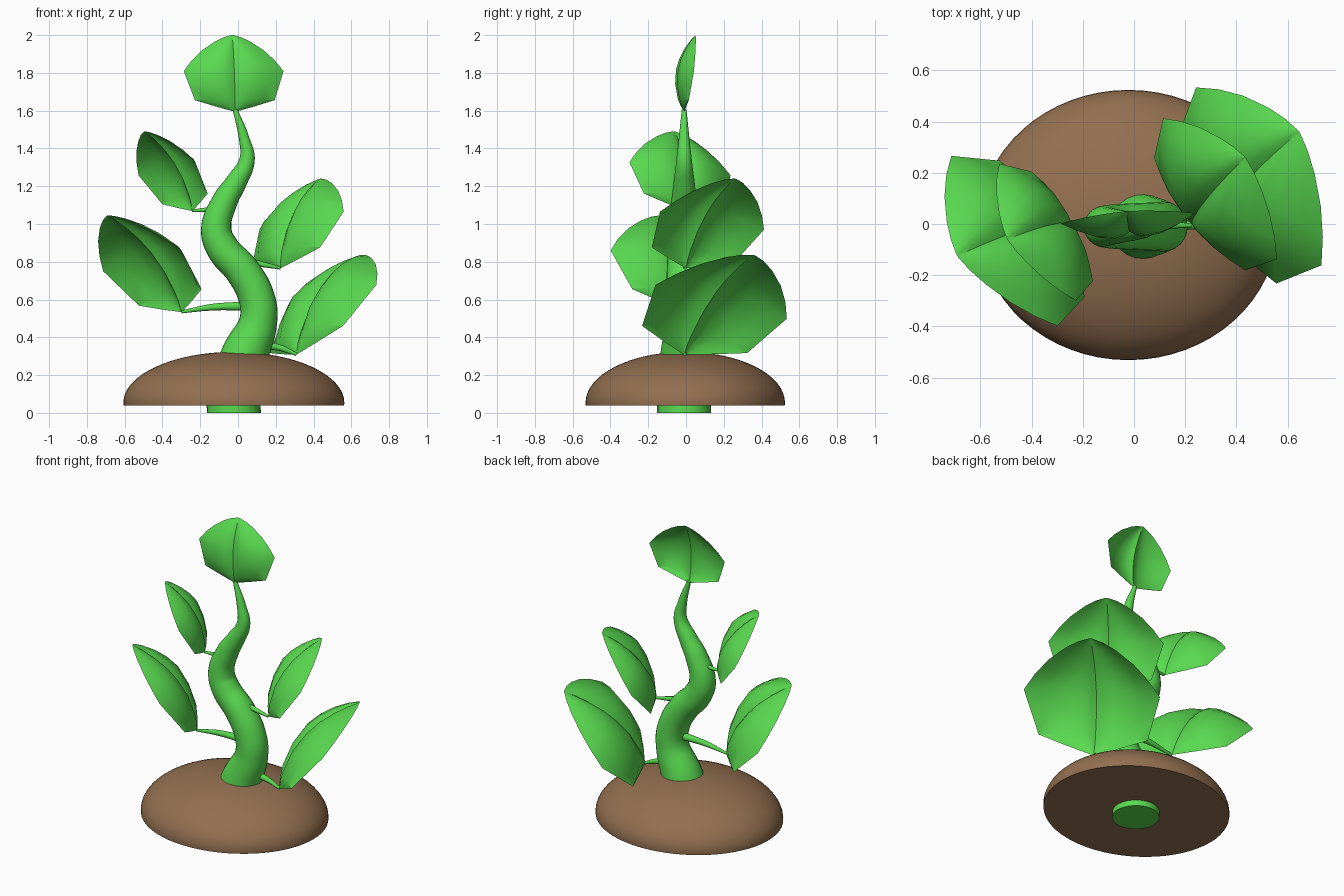
import bpy, bmesh, math
from mathutils import Vector

if "Cube" in bpy.data.objects:
    bpy.data.objects.remove(bpy.data.objects["Cube"])


def material(name, color):
    m = bpy.data.materials.new(name)
    m.diffuse_color = (*color, 1)
    m.use_nodes = True
    m.node_tree.nodes["Principled BSDF"].inputs["Base Color"].default_value = m.diffuse_color
    return m


GREEN = material("leaf_green", (0.10, 0.70, 0.08))
BROWN = material("soil_brown", (0.29, 0.16, 0.08))


def finish(obj, mat, angle):
    bpy.ops.object.select_all(action='DESELECT')
    bpy.context.view_layer.objects.active = obj
    obj.select_set(True)
    if obj.type == 'CURVE':
        bpy.ops.object.convert(target='MESH')
        obj = bpy.context.object
    obj.data.materials.clear()
    obj.data.materials.append(mat)
    bpy.ops.object.shade_smooth_by_angle(angle=math.radians(angle))


def from_bmesh(name, bm, mat, angle):
    me = bpy.data.meshes.new(name)
    bm.to_mesh(me)
    bm.free()
    obj = bpy.data.objects.new(name, me)
    bpy.context.collection.objects.link(obj)
    finish(obj, mat, angle)


def tube(name, points, sides=4):
    """Tapered round tube through (x, y, z, radius) points."""
    cu = bpy.data.curves.new(name, 'CURVE')
    cu.dimensions = '3D'
    cu.bevel_depth = 1
    cu.bevel_resolution = sides
    cu.resolution_u = 8
    cu.use_fill_caps = True
    sp = cu.splines.new('BEZIER')
    sp.bezier_points.add(len(points) - 1)
    for bp, (x, y, z, r) in zip(sp.bezier_points, points):
        bp.co = (x, y, z)
        bp.radius = r
        bp.handle_left_type = bp.handle_right_type = 'AUTO'
    obj = bpy.data.objects.new(name, cu)
    bpy.context.collection.objects.link(obj)
    finish(obj, GREEN, 40)


# rows of a leaf: position along midrib, half width, bulge
ROWS = [(0, .02, 0), (.07, .40, .055), (.15, .80, .10), (.34, .9, .165), (.53, 1, .18),
        (.67, .83, .16), (.80, .62, .115), (.91, .37, .06), (.97, .18, .02), (1, .02, 0)]
# stations across a leaf: side position, share of the bulge (midrib sits in a groove)
ACROSS = [(-1, 0), (-.75, .48), (-.5, .84), (-.25, .95), (-.1, .82), (0, .62),
          (.1, .82), (.25, .95), (.5, .84), (.75, .48), (1, 0)]


def leaf(name, base, tip, side_a, side_b):
    """Arched leaf creased along the midrib, spanned by its base, tip and widest points."""
    base, tip, side_a, side_b = map(Vector, (base, tip, side_a, side_b))
    length, half = tip - base, (side_b - side_a) / 2
    out = length.cross(half).normalized() * length.length
    bm = bmesh.new()
    grid = []
    for v, w, d in ROWS:
        grid.append([bm.verts.new(base + length * v + half * w * s + out * d * share)
                     for s, share in ACROSS])
    for a, b in zip(grid, grid[1:]):
        for i in range(len(ACROSS) - 1):
            bm.faces.new((a[i], a[i + 1], b[i + 1], b[i]))
    from_bmesh(name, bm, GREEN, 35)


# soil mound: flattened dome with a flat underside
bm = bmesh.new()
bmesh.ops.create_uvsphere(bm, u_segments=64, v_segments=32, radius=1)
bmesh.ops.bisect_plane(bm, geom=bm.verts[:] + bm.edges[:] + bm.faces[:], plane_co=(0, 0, -.05),
                       plane_no=(0, 0, -1), clear_outer=True)
bmesh.ops.holes_fill(bm, edges=[e for e in bm.edges if e.is_boundary])
for v in bm.verts:
    v.co = (v.co.x * .585 - .022, v.co.y * .528 - .004, v.co.z * .27 + .053)
bmesh.ops.recalc_face_normals(bm, faces=bm.faces)
from_bmesh("soil_mound", bm, BROWN, 40)

# winding stem
STEM = [(-.022, 0, .143), (-.022, .06, .142), (.035, .3, .127), (.108, .49, .1), (.098, .61, .096),
        (.025, .75, .092), (-.08, .87, .087), (-.115, .97, .081), (-.07, 1.12, .068),
        (-.01, 1.22, .056), (.048, 1.34, .041), (.033, 1.45, .028), (-.015, 1.605, .013)]
tube("stem", [(x, -.01, z, r) for x, z, r in STEM], 10)

# leaves: base, tip, and the two widest points
leaf("leaf_top", (-.015, -.01, 1.595), (-.03, .05, 2.0), (.243, .04, 1.80), (-.285, .0, 1.80))
leaf("leaf_right_low", (.31, -.01, .31), (.645, .36, .835), (.73, -.155, .70), (.24, .54, .52))
leaf("leaf_right_high", (.225, 0, .767), (.435, .26, 1.24), (.555, -.15, 1.08), (.11, .40, .985))
leaf("leaf_left_low", (-.30, 0, .535), (-.69, -.125, 1.045), (-.70, .27, .78), (-.285, -.395, .89))
leaf("leaf_left_high", (-.243, 0, 1.07), (-.495, -.06, 1.49), (-.52, .235, 1.29), (-.22, -.30, 1.36))

# leaf stalks
STALKS = {"right_low": [(.12, .36, .025), (.22, .345, .017), (.31, .31, .009)],
          "right_high": [(0, .81, .024), (.11, .79, .016), (.225, .767, .008)],
          "left_low": [(.04, .565, .024), (-.13, .56, .018), (-.30, .535, .008)],
          "left_high": [(-.1, 1.08, .018), (-.17, 1.075, .012), (-.243, 1.07, .007)]}
for side, pts in STALKS.items():
    tube("stalk_" + side, [(x, -.005, z, r) for x, z, r in pts])
